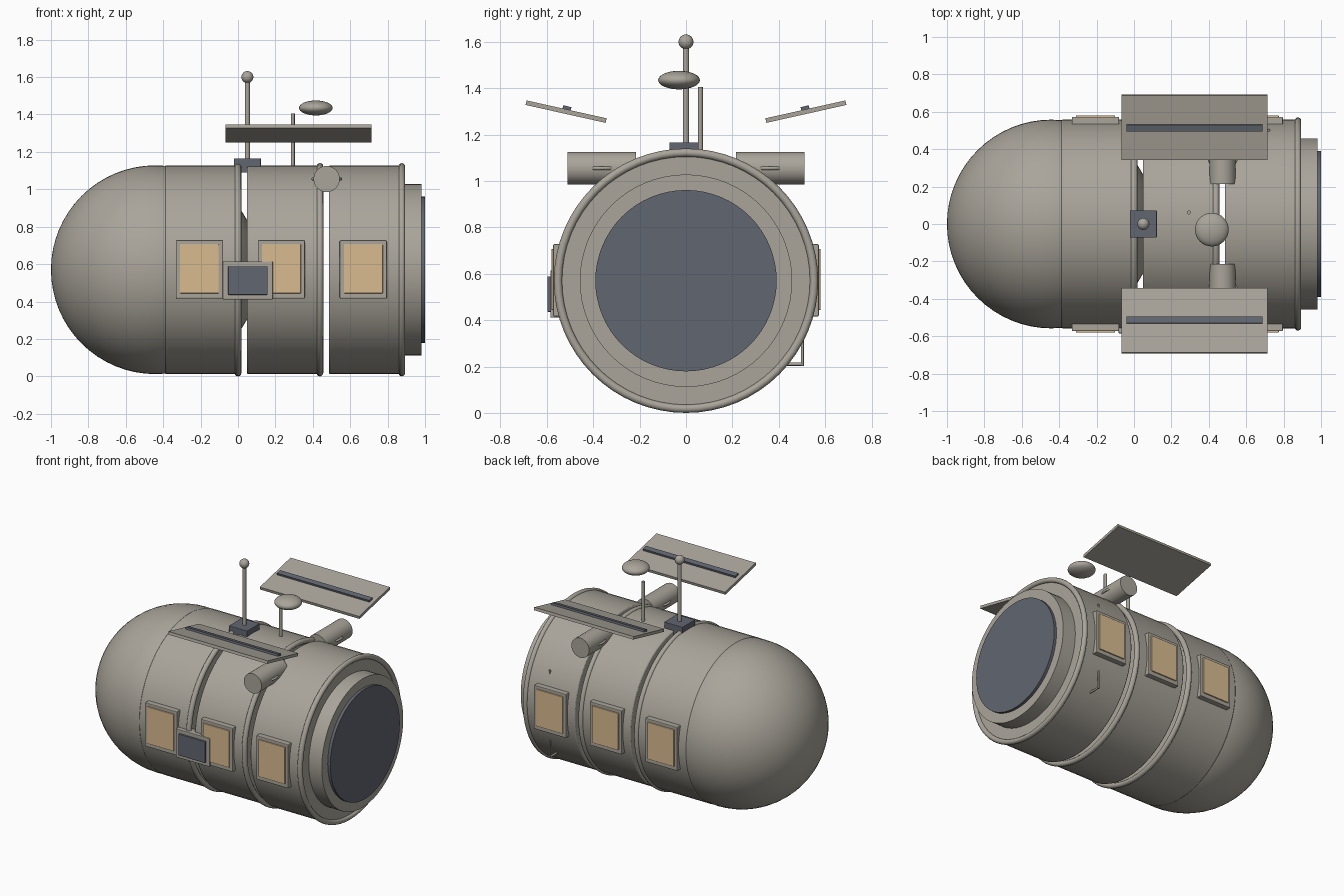
import bpy, math

if "Cube" in bpy.data.objects:
    bpy.data.objects.remove(bpy.data.objects["Cube"])

def material(name, col):
    m = bpy.data.materials.new(name)
    m.diffuse_color = (*col, 1)
    m.use_nodes = True
    m.node_tree.nodes["Principled BSDF"].inputs["Base Color"].default_value = m.diffuse_color
    return m

HULL = material("warm grey hull", (0.40, 0.375, 0.325))
DARK = material("dark slate", (0.12, 0.132, 0.16))
PANE = material("amber glass", (0.70, 0.50, 0.28))
CZ = 0.57   # height of the hull axis
R = 0.558   # hull radius

def finish(name, mat, bevel=0.0, smooth=True):
    o = bpy.context.object
    o.name = name
    o.data.materials.append(mat)
    bpy.ops.object.transform_apply(location=False, rotation=False, scale=True)
    if bevel:
        b = o.modifiers.new("soft edge", 'BEVEL')
        b.width, b.segments, b.limit_method = bevel, 2, 'ANGLE'
    if smooth:
        bpy.ops.object.shade_smooth_by_angle(angle=math.radians(35))
    return o

def box(name, lo, hi, mat, bevel=0.0):
    bpy.ops.mesh.primitive_cube_add(size=1, location=[(a + b) / 2 for a, b in zip(lo, hi)])
    bpy.context.object.scale = [abs(b - a) for a, b in zip(lo, hi)]
    return finish(name, mat, bevel, False)

def cyl(name, start, length, r, axis, mat, verts=32, bevel=0.0):
    rot = {'x': (0, math.pi / 2, 0), 'y': (math.pi / 2, 0, 0), 'z': (0, 0, 0)}[axis]
    loc = list(start)
    loc['xyz'.index(axis)] += length / 2
    bpy.ops.mesh.primitive_cylinder_add(vertices=verts, radius=r, depth=length, location=loc, rotation=rot)
    return finish(name, mat, bevel)

def ball(name, loc, scale, mat, seg=32):
    bpy.ops.mesh.primitive_uv_sphere_add(segments=seg, ring_count=seg // 2, radius=1, location=loc)
    bpy.context.object.scale = scale
    return finish(name, mat)

def ring(name, loc, major, minor, rot, mat):
    bpy.ops.mesh.primitive_torus_add(major_segments=64, minor_segments=12, major_radius=major,
                                     minor_radius=minor, location=loc, rotation=rot)
    return finish(name, mat)

# rounded nose: a full ball whose back shows in the first gap
bpy.ops.mesh.primitive_uv_sphere_add(segments=64, ring_count=32, radius=R,
                                     location=(-1 + R, 0, CZ), rotation=(0, math.pi / 2, 0))
finish("nose_dome", HULL)

# three hull sections, each with an end ring and a window on both sides
for i in range(3):
    x = -0.39 + 0.438 * i
    cyl(f"hull_section_{i+1}", (x, 0, CZ), 0.392, R, 'x', HULL, 64, 0.008)
    ring(f"hull_ring_{i+1}", (x + 0.39, 0, CZ), 0.552, 0.018, (0, math.pi / 2, 0), HULL)
    wx = x + 0.184
    for s, side in ((-1, "front"), (1, "back")):
        box(f"window_frame_{side}_{i+1}", (wx - .126, s * .50, .416), (wx + .126, s * .573, .728), HULL, 0.005)
        box(f"window_pane_{side}_{i+1}", (wx - .104, s * .56, .444), (wx + .104, s * .581, .706), PANE, 0.003)

# docking end
cyl("docking_collar", (0.87, 0, CZ), 0.11, 0.458, 'x', HULL, 64)
cyl("docking_hatch", (0.97, 0, CZ), 0.03, 0.391, 'x', DARK, 64)

# control box on the front
box("control_plate", (-.082, -.585, .411), (.186, -.52, .614), HULL, 0.004)
box("control_screen", (-.053, -.598, .436), (.158, -.58, .588), DARK, 0.003)

# antenna mast on its base
box("antenna_base", (-.022, -.072, 1.09), (.122, .072, 1.166), DARK, 0.003)
cyl("antenna_mast", (.05, 0, 1.15), 0.45, 0.0135, 'z', HULL, 16)
ball("antenna_tip", (.05, 0, 1.60), (.032,) * 3, HULL)

# dish and its post
cyl("dish_post", (.293, .062, 1.08), 0.325, 0.0105, 'z', HULL, 16)
ball("dish", (.416, -.03, 1.435), (.09, .09, .04), HULL)

# solar panels and thruster pods, mirrored front to back
for s, side in ((-1, "front"), (1, "back")):
    a = math.radians(12.6) * s
    c = (.323, s * .517, 1.299)
    p = box(f"solar_panel_{side}", (c[0] - .391, c[1] - .177, c[2] - .01),
            (c[0] + .391, c[1] + .177, c[2] + .01), HULL)
    p.rotation_euler.x = a
    n = (0, -math.sin(a) * .016, math.cos(a) * .016)
    t = [u + v for u, v in zip(c, n)]
    q = box(f"solar_strip_{side}", (t[0] - .363, t[1] - .018, t[2] - .008),
            (t[0] + .363, t[1] + .018, t[2] + .008), DARK)
    q.rotation_euler.x = a
    cyl(f"thruster_pod_{side}", (.474, -.512 if s < 0 else .215, 1.055), 0.297, 0.07, 'y', HULL, 32)
    ring(f"thruster_band_{side}", (.474, s * .363, 1.055), 0.074, 0.008, (0, 0, 0), HULL)

# hand rail on the back
cyl("rail_bar", (.72, .502, .203), 0.625, 0.006, 'z', HULL, 12)
for z in (.21, .82):
    cyl("rail_foot", (.72, .38, z), 0.126, 0.007, 'y', HULL, 12)
